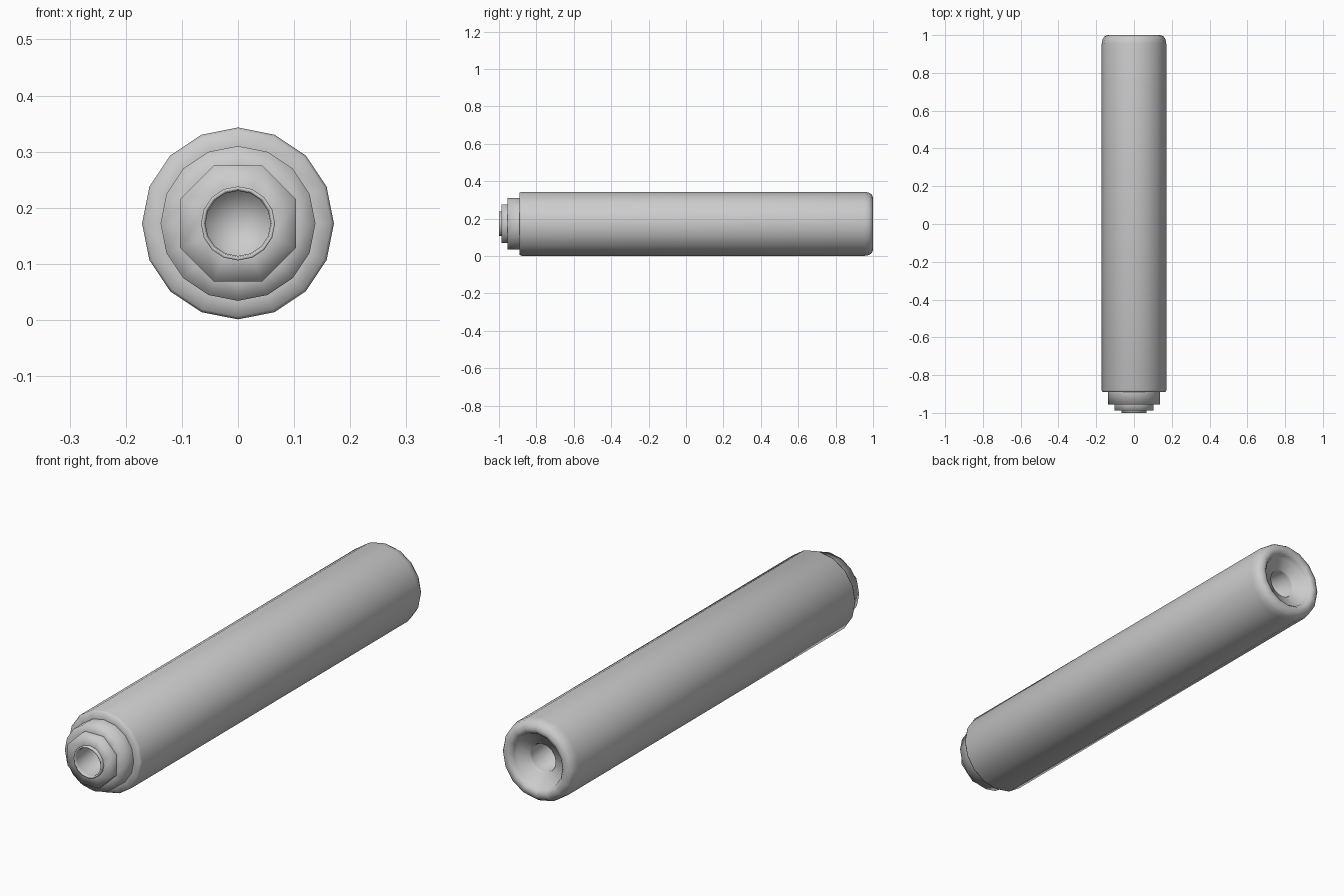
import bpy, bmesh, math

if "Cube" in bpy.data.objects:
    bpy.data.objects.remove(bpy.data.objects["Cube"])

CZ = 0.172  # height of the long axis


def lathe(name, profile, sides=16, turn=0.0):
    """Spin (radius, y) points round the long axis; radius 0 makes a pole."""
    bm = bmesh.new()
    rings = []
    for r, y in profile:
        n = 1 if r == 0 else sides
        ring = []
        for i in range(n):
            a = math.tau * (i + turn) / sides
            ring.append(bm.verts.new((r * math.sin(a), y, CZ + r * math.cos(a))))
        rings.append(ring)
    for a, b in zip(rings, rings[1:]):
        for i in range(sides):
            j = (i + 1) % sides
            if len(b) == 1:
                bm.faces.new((a[i], a[j], b[0]))
            else:
                bm.faces.new((a[i], a[j], b[j], b[i]))
    bmesh.ops.recalc_face_normals(bm, faces=bm.faces)
    # profiles are listed so that the first faces look outward from the solid
    mesh = bpy.data.meshes.new(name)
    bm.to_mesh(mesh)
    bm.free()
    mesh.shade_smooth()
    obj = bpy.data.objects.new(name, mesh)
    bpy.context.collection.objects.link(obj)
    return obj


# Long tube: front shoulder, side wall, rounded back rim, dished back, blind bore
lathe("main_tube", [
    (0.137, -0.89), (0.166, -0.89), (0.171, -0.88), (0.171, 0.955),
    (0.167, 0.978), (0.157, 0.993), (0.140, 1.0), (0.125, 0.997),
    (0.115, 0.985), (0.110, 0.968), (0.062, 0.955), (0.058, 0.945),
    (0.058, 0.75), (0, 0.75)])

# Stepped front collar
lathe("front_collar", [
    (0.138, -0.885), (0.138, -0.955), (0.100, -0.955)])

# Eight-sided nut
lathe("octagon_nut", [
    (0.112, -0.95), (0.112, -0.987), (0.064, -0.987)], sides=8, turn=0.5)

# Nozzle ring with its blind bore
lathe("nozzle", [
    (0.066, -0.98), (0.066, -1.0), (0.060, -1.0), (0.058, -0.99),
    (0.058, -0.75), (0, -0.75)])
